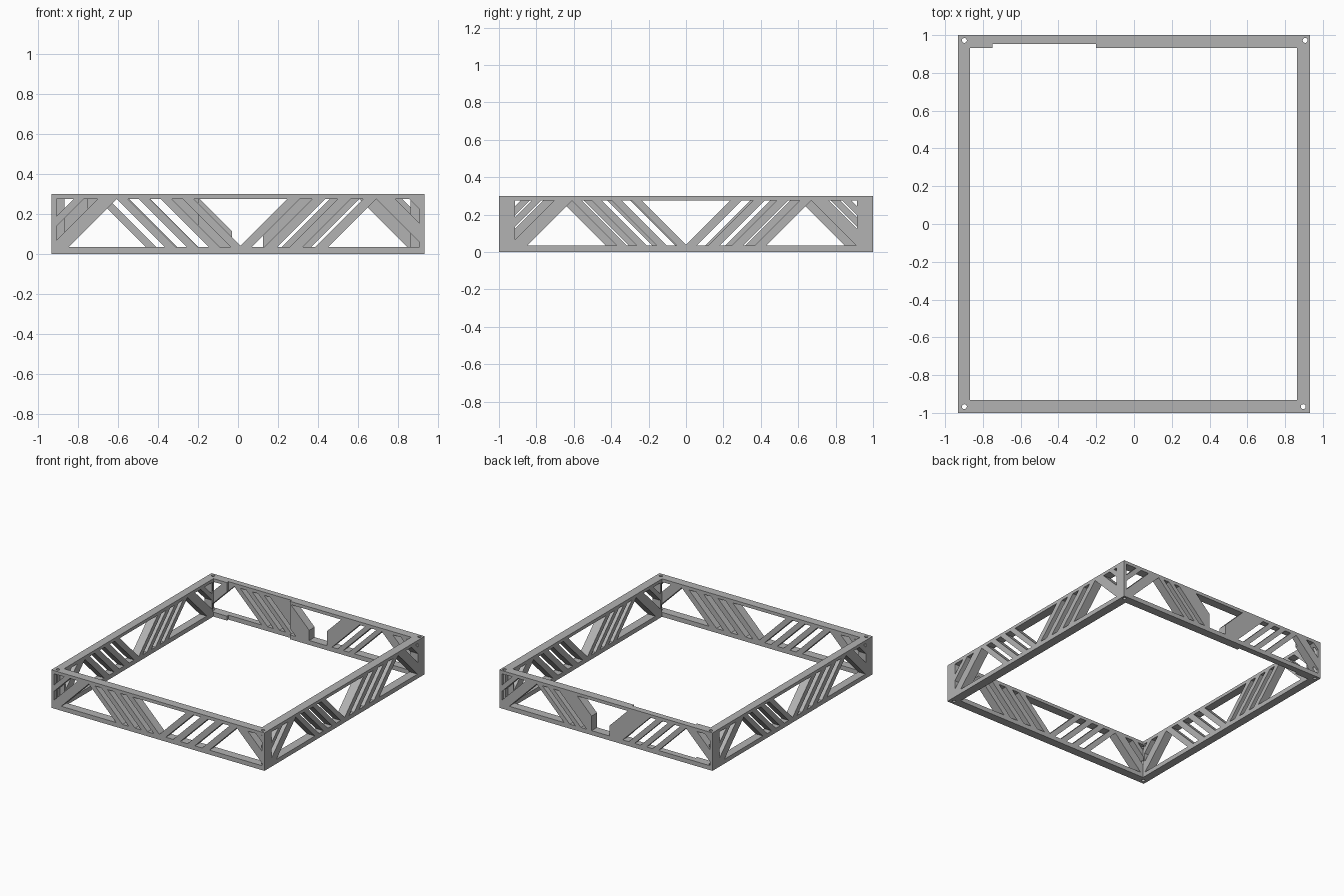
import bpy, bmesh
from mathutils import Vector

cube = bpy.data.objects.get("Cube")
if cube:
    bpy.data.objects.remove(cube, do_unlink=True)

HEIGHT, LOW, HIGH = 0.30, 0.035, 0.275   # full height, rail edges


def make_object(name, bm):
    bmesh.ops.recalc_face_normals(bm, faces=bm.faces)
    mesh = bpy.data.meshes.new(name)
    bm.to_mesh(mesh)
    bm.free()
    obj = bpy.data.objects.new(name, mesh)
    bpy.context.scene.collection.objects.link(obj)
    return obj


def add_box(bm, lo, hi):
    lo, hi = Vector(lo), Vector(hi)
    verts = bmesh.ops.create_cube(bm, size=1)["verts"]
    for v in verts:
        v.co = (lo + hi) / 2 + v.co * (hi - lo)


def add_prism(bm, points, place, near, far):
    """Extrude a (u, z) outline through a wall."""
    a = [bm.verts.new(place(u, z, near)) for u, z in points]
    b = [bm.verts.new(place(u, z, far)) for u, z in points]
    bm.faces.new(a)
    bm.faces.new(b[::-1])
    for i in range(len(a)):
        j = (i + 1) % len(a)
        bm.faces.new((a[j], a[i], b[i], b[j]))


def clip(points, top, lean, side):
    """Keep the part of an outline on one side of a 45 degree line."""
    def dist(p):
        return side * (p[0] - lean * (p[1] - HIGH) - top)
    out = []
    for p, q in zip(points, points[1:] + points[:1]):
        dp, dq = dist(p), dist(q)
        if dp >= 0:
            out.append(p)
        if dp * dq < 0:
            t = dp / (dp - dq)
            out.append((p[0] + t * (q[0] - p[0]), p[1] + t * (q[1] - p[1])))
    return out


def truss_openings(edge, apex_l, mid_l, mid_r, apex_r, slots_l=3, slots_r=3, centre=None):
    """Outlines of all openings of one wall."""
    window = [(-edge, LOW), (edge, LOW), (edge, HIGH), (-edge, HIGH)]

    def band(lo, hi, lean):
        return clip(clip(window, lo, lean, 1), hi, lean, -1)

    shapes = []
    # Upright triangles and the corner fans beside them
    for apex, lean in ((apex_l, 1), (apex_r, -1)):
        shapes.append(clip(clip(window, apex, 1, 1), apex, -1, -1))
        for near, far in ((0.095, 0.165), (0.215, 1)):
            lo, hi = sorted((apex - lean * near, apex - lean * far))
            shapes.append(band(lo, hi, lean))
    # Slanted slots between the struts
    for lo, hi, lean, count in ((apex_l, mid_l, -1, slots_l), (mid_r, apex_r, 1, slots_r)):
        step = (hi - lo) / (2 * count + 1)
        for i in range(count):
            start = lo + (2 * i + 1) * step
            shapes.append(band(start, start + step, lean))
    # Central opening
    shapes.append(centre or clip(clip(window, mid_l, -1, 1), mid_r, 1, -1))
    return [s for s in shapes if len(s) > 2]


# Solid outer block
bm = bmesh.new()
add_box(bm, (-0.932, -1, 0), (0.932, 1, HEIGHT))
frame = make_object("truss_frame", bm)

# Inside space, with the shallow recess in the back wall
bm = bmesh.new()
outline = [(-0.868, -0.932), (0.862, -0.932), (0.862, 0.932), (-0.2, 0.932),
           (-0.2, 0.952), (-0.75, 0.952), (-0.75, 0.932), (-0.868, 0.932)]
add_prism(bm, outline, lambda x, y, z: (x, y, z), -0.1, 0.4)
inside = make_object("inside_cutter", bm)

# Openings of the four walls
front = truss_openings(0.908, -0.605, -0.22, 0.245, 0.69)
side = truss_openings(0.915, -0.61, -0.235, 0.235, 0.67)
notch = [(-0.19, HIGH), (-0.03, 0.115), (-0.03, LOW), (0.125, LOW), (0.125, 0.15), (0.25, HIGH)]
back = truss_openings(0.908, -0.70, -0.335, 0.36, 0.605, 3, 2, notch)
bm = bmesh.new()
for shapes, place, near, far in (
        (front, lambda u, z, d: (u, -d, z), 0.925, 1.05),
        (back, lambda u, z, d: (u, d, z), 0.925, 1.05),
        (side, lambda u, z, d: (d, u, z), 0.85, 1.0),
        (side, lambda u, z, d: (-d, -u, z), 0.85, 1.0)):
    for shape in shapes:
        add_prism(bm, shape, place, near, far)
openings = make_object("opening_cutter", bm)

# Corner screw holes
bm = bmesh.new()
for x, y in ((-0.898, 0.972), (0.906, 0.972), (-0.898, -0.967), (0.896, -0.967)):
    made = bmesh.ops.create_cone(bm, cap_ends=True, segments=20, radius1=0.013, radius2=0.013, depth=1)
    bmesh.ops.translate(bm, verts=made["verts"], vec=(x, y, 0.1))
holes = make_object("screw_hole_cutter", bm)

for cutter in (inside, openings, holes):
    cutter.hide_render = True
    cutter.hide_viewport = True
    cutter.display_type = 'WIRE'
    mod = frame.modifiers.new(cutter.name, 'BOOLEAN')
    mod.operation = 'DIFFERENCE'
    mod.solver = 'EXACT'
    mod.object = cutter

# Single grey material
grey = bpy.data.materials.new("plain_grey")
grey.use_nodes = True
colour = (0.45, 0.45, 0.45, 1)
grey.diffuse_color = colour
grey.node_tree.nodes["Principled BSDF"].inputs["Base Color"].default_value = colour
frame.data.materials.append(grey)
